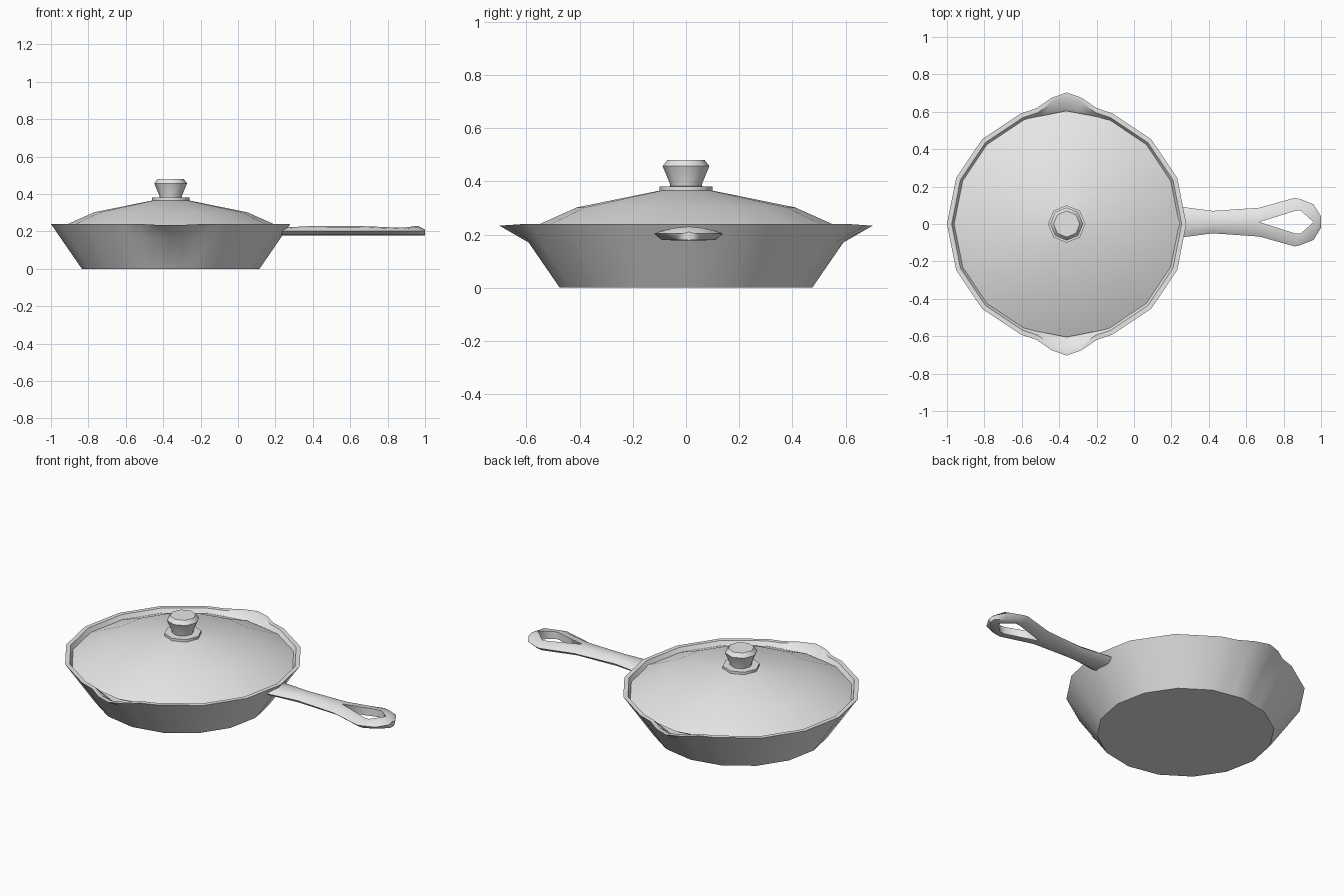
import bpy, bmesh
from math import sin, cos, radians, pi

if "Cube" in bpy.data.objects:
    bpy.data.objects.remove(bpy.data.objects["Cube"])

metal = bpy.data.materials.new("plain_grey")
metal.use_nodes = True
grey = (0.8, 0.8, 0.8, 1)
metal.diffuse_color = grey
metal.node_tree.nodes["Principled BSDF"].inputs["Base Color"].default_value = grey

PAN_X = -0.36


def finish(bm, name, location, angle):
    bmesh.ops.recalc_face_normals(bm, faces=bm.faces)
    mesh = bpy.data.meshes.new(name)
    bm.to_mesh(mesh)
    bm.free()
    obj = bpy.data.objects.new(name, mesh)
    bpy.context.collection.objects.link(obj)
    obj.location = location
    mesh.materials.append(metal)
    bpy.ops.object.select_all(action='DESELECT')
    obj.select_set(True)
    bpy.context.view_layer.objects.active = obj
    bpy.ops.object.shade_smooth_by_angle(angle=radians(angle))
    return obj


def loft(name, rings, location, angle):
    """Skin a stack of point rings and cap both ends."""
    bm = bmesh.new()
    loops = [[bm.verts.new(p) for p in ring] for ring in rings]
    n = len(loops[0])
    for a, b in zip(loops, loops[1:]):
        for i in range(n):
            j = (i + 1) % n
            bm.faces.new((a[i], a[j], b[j], b[i]))
    bm.faces.new(loops[0])
    bm.faces.new(loops[-1])
    return finish(bm, name, location, angle)


def turned(name, profile, sides, angle):
    rings = [[(r * cos(2 * pi * i / sides), r * sin(2 * pi * i / sides), z)
              for i in range(sides)] for r, z in profile]
    return loft(name, rings, (PAN_X, 0, 0), angle)


# Pan: sixteen-sided wall with a pouring lip on the front and back
STEP = 22.5
LIP = {0: 0.063, 6.8: 0.05, 14.5: 0.011}
angles = sorted([i * STEP for i in range(16)] +
                [c + s * d for c in (90, 270) for d in LIP if d for s in (-1, 1)])


def pan_ring(radius, z, lip=0):
    ring = []
    for a in angles:
        off = a % STEP - STEP / 2
        r = radius * cos(radians(STEP / 2)) / cos(radians(off))
        from_lip = round(min(abs(a - 90), abs(a - 270)), 1)
        push = LIP.get(from_lip, 0) * lip
        ring.append(((r + push) * cos(radians(a)), (r + push) * sin(radians(a)),
                     z - push * 0.1))
    return ring


loft("pan", [pan_ring(0.475, 0), pan_ring(0.592, 0.17), pan_ring(0.64, 0.24, 1),
             pan_ring(0.615, 0.24, 1), pan_ring(0.575, 0.17), pan_ring(0.455, 0.025)],
     (PAN_X, 0, 0), 35)

# Lid, collar and knob
turned("lid", [(0.58, 0.2), (0.605, 0.215), (0.41, 0.302), (0.1, 0.365), (0.02, 0.37)], 16, 35)
turned("knob_collar", [(0.1, 0.35), (0.1, 0.38), (0.05, 0.382)], 8, 50)
turned("knob", [(0.058, 0.37), (0.06, 0.39), (0.088, 0.457), (0.07, 0.48)], 8, 50)

# Handle: one half lofted along x, mirrored, with a hanging hole near the tip
# Each station: x, inner edge, outer edge, top height
stations = [(0.23, 0, 0.085, 0.22), (0.42, 0, 0.06, 0.23), (0.67, 0, 0.077, 0.228),
            (0.86, 0.06, 0.13, 0.22), (0.89, 0.062, 0.123, 0.22),
            (0.96, 0, 0.095, 0.23), (1.0, 0, 0.03, 0.21)]
bm = bmesh.new()
rows = []
for x, inner, outer, top in stations:
    mid = inner + (outer - inner) * 0.6
    rows.append([bm.verts.new(p) for p in (
        (x, inner, 0.178), (x, mid, 0.18), (x, outer, 0.203),
        (x, mid, top - 0.006), (x, inner, top))])
for k, (a, b) in enumerate(zip(rows, rows[1:])):
    for i in range(4):
        bm.faces.new((a[i], a[i + 1], b[i + 1], b[i]))
    if stations[k][1] or stations[k + 1][1]:
        bm.faces.new((a[4], a[0], b[0], b[4]))
bm.faces.new(rows[0])
bm.faces.new(rows[-1])
handle = finish(bm, "handle", (0, 0.01, 0), 50)
mirror = handle.modifiers.new("mirror", 'MIRROR')
mirror.use_axis = (False, True, False)
mirror.use_clip = True
